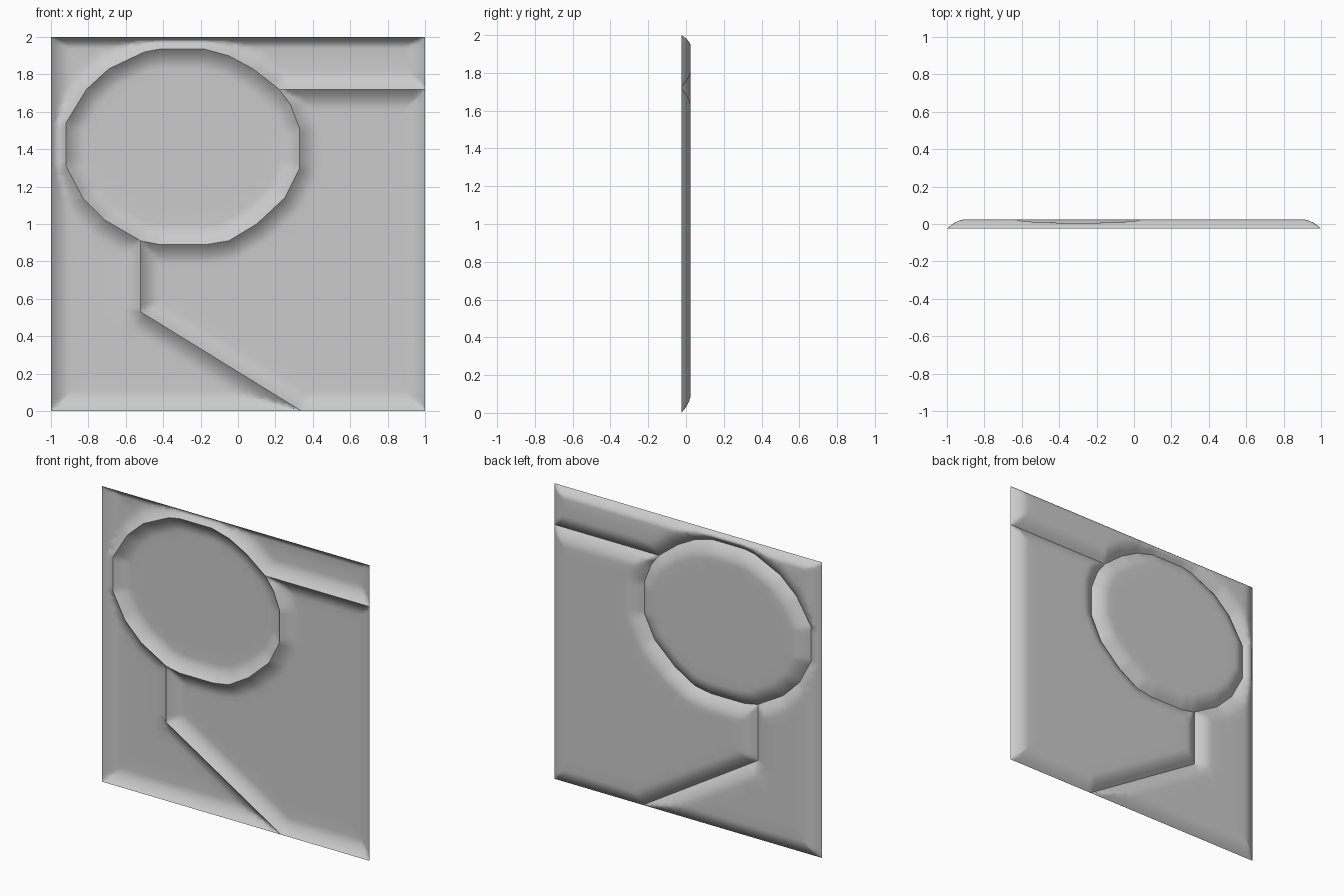
import bpy, bmesh
from mathutils import Vector
from mathutils.geometry import delaunay_2d_cdt

if "Cube" in bpy.data.objects:
    bpy.data.objects.remove(bpy.data.objects["Cube"])

RIM, DEPTH = -0.025, 0.05          # seam level and depth of the dished field
LEVELS = (0.12, 0.25, 0.4, 0.6, 0.8, 1.0)

grey = bpy.data.materials.new("plain grey")
grey.diffuse_color = (0.6, 0.6, 0.6, 1)
grey.use_nodes = True
grey.node_tree.nodes["Principled BSDF"].inputs["Base Color"].default_value = grey.diffuse_color

# Faceted oval outline, clockwise from the top left
oval = [(-.42, 1.935), (-.18, 1.935), (-.05, 1.90), (.08, 1.83), (.22, 1.72),
        (.28, 1.64), (.33, 1.51), (.33, 1.30), (.25, 1.14), (.10, 1.0),
        (-.05, .91), (-.17, .89), (-.42, .89), (-.52, .91), (-.71, 1.02),
        (-.83, 1.14), (-.92, 1.31), (-.92, 1.54), (-.81, 1.72), (-.69, 1.83),
        (-.50, 1.92)]

# Panel outlines, counter-clockwise in x, z
panels = {
    "oval_panel": oval[::-1],
    "main_panel": [(.34, 0), (1, 0), (1, 1.72)] + oval[4:14] + [(-.52, .53)],
    "border_panel": [(-1, 0), (.34, 0), (-.52, .53)] + oval[13:] + oval[:5]
                    + [(1, 1.72), (1, 2), (-1, 2)],
}


def bevel_width(a, b):
    """The slope along the top edge is steeper than the others."""
    return 0.06 if a.y == b.y == 2 else 0.105


def slope_position(p, edges):
    """0 on a seam, 1 where the field becomes flat."""
    best = 9.0
    for a, b, w in edges:
        d = b - a
        s = max(0, min(1, (p - a).dot(d) / d.length_squared))
        best = min(best, (p - a - d * s).length / w)
    return best


def make_panel(name, outline):
    pts = [Vector(p) for p in outline]
    edges = [(a, b, bevel_width(a, b)) for a, b in zip(pts, pts[1:] + pts[:1])]
    rim, inner = [], []
    # Finely divided rim and rows running parallel to it
    for a, b, w in edges:
        d = b - a
        n = max(2, round(d.length / 0.022))
        normal = Vector((-d.y, d.x)).normalized()
        for i in range(n):
            p = a + d * (i / n)
            rim.append(p)
            for level in LEVELS:
                q = p + normal * (w * level)
                if slope_position(q, edges) > level * 0.97:
                    inner.append(q)
    # Coarse points over the flat field
    for i in range(-12, 13):
        for j in range(25):
            q = Vector((i * 0.08, 0.04 + j * 0.08))
            if slope_position(q, edges) > 1.15:
                inner.append(q)
    verts, _, faces, *_ = delaunay_2d_cdt(
        rim + inner, [], [list(range(len(rim)))], 1, 1e-5)

    bm = bmesh.new()
    bv = []
    for p in verts:
        t = min(1, slope_position(p, edges))
        bv.append(bm.verts.new((p.x, RIM + DEPTH * (1 - (1 - t) ** 2), p.y)))
    for f in faces:
        bm.faces.new([bv[i] for i in f])
    bmesh.ops.delete(bm, geom=[v for v in bm.verts if not v.link_faces],
                     context='VERTS')
    bm.normal_update()
    for f in bm.faces:
        if f.normal.y > 0:
            f.normal_flip()
        f.smooth = True
    mesh = bpy.data.meshes.new(name)
    bm.to_mesh(mesh)
    bm.free()
    mesh.materials.append(grey)
    bpy.context.collection.objects.link(bpy.data.objects.new(name, mesh))


for name, outline in panels.items():
    make_panel(name, outline)
